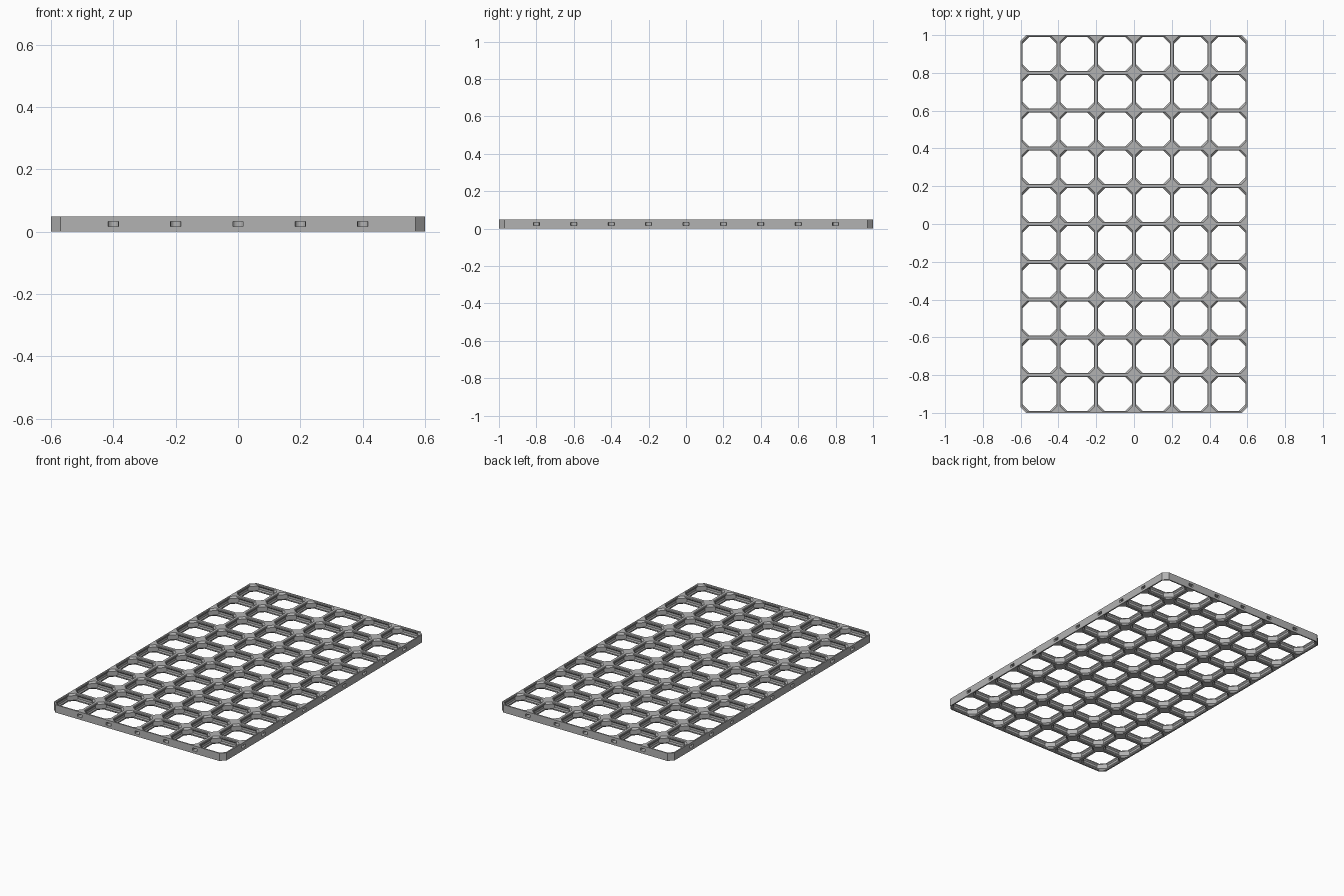
import bpy, bmesh, math
from mathutils import Vector

if "Cube" in bpy.data.objects:
    bpy.data.objects.remove(bpy.data.objects["Cube"])

NX, NY, CELL = 6, 10, 0.2
U = CELL / 28              # design unit
H = 6.8 * U                # board thickness
HALF = CELL / 2
CUT = 4.2 * U              # corner cut of each tile

# half of the opening profile: height, wall thickness, corner depth along diagonal
half_profile = [(0, 1.1, 4.17), (0.4, 1.5, 4.57), (1.4, 1.5, 5.57), (2.4, 0.8, 5.57)]
profile = half_profile + [(6.8 - z, w, c) for z, w, c in reversed(half_profile)]

grey = bpy.data.materials.new("grey plastic")
grey.diffuse_color = (0.45, 0.45, 0.45, 1)
grey.use_nodes = True
grey.node_tree.nodes["Principled BSDF"].inputs["Base Color"].default_value = grey.diffuse_color


def octagon(a, b):
    """Eight corners of a square of half width a whose sides end at b."""
    return [(a, -b), (a, b), (b, a), (-b, a), (-a, b), (-a, -b), (-b, -a), (b, -a)]


def make_object(name, bm):
    mesh = bpy.data.meshes.new(name)
    bm.to_mesh(mesh)
    bm.free()
    ob = bpy.data.objects.new(name, mesh)
    bpy.context.collection.objects.link(ob)
    mesh.materials.append(grey)
    return ob


bm = bmesh.new()


def face(points):
    bm.faces.new([bm.verts.new(p) for p in points])


def both_sides(points):
    face([(x, y, H) for x, y in points])
    face([(x, y, 0) for x, y in reversed(points)])


def side(p, q):
    face([(*p, 0), (*q, 0), (*q, H), (*p, H)])


# octagonal tiles
for i in range(NX):
    for j in range(NY):
        cx, cy = (i - (NX - 1) / 2) * CELL, (j - (NY - 1) / 2) * CELL
        at = lambda pts: [(cx + x, cy + y) for x, y in pts]
        outer = at(octagon(HALF, HALF - CUT))
        rings = [(outer, 0)]
        for z, w, c in profile:
            a = HALF - w * U
            rings.append((at(octagon(a, CELL - c * U * math.sqrt(2) - a)), z * U))
        rings.append((outer, H))
        for (r0, z0), (r1, z1) in zip(rings, rings[1:]):
            for k in range(8):
                m = (k + 1) % 8
                face([(*r0[m], z0), (*r0[k], z0), (*r1[k], z1), (*r1[m], z1)])
        # outer walls of the board
        for k, on_edge in ((0, i == NX - 1), (2, j == NY - 1), (4, i == 0), (6, j == 0)):
            if on_edge:
                side(outer[k], outer[k + 1])

# infill between tile corners, and the cut board corners
X, Y = NX * HALF, NY * HALF
for i in range(NX + 1):
    for j in range(NY + 1):
        x, y = i * CELL - X, j * CELL - Y
        ring = [(x + CUT, y), (x, y + CUT), (x - CUT, y), (x, y - CUT)]
        keep = [i < NX, j < NY, i > 0, j > 0]
        pts = [p for p, k in zip(ring, keep) if k]
        if len(pts) >= 3:
            both_sides(pts)
        if len(pts) == 3:
            gone = keep.index(False)
            side(ring[(gone - 1) % 4], ring[(gone + 1) % 4])
        elif len(pts) == 2:
            # order so that the wall faces away from the centre
            p, q = pts
            n = Vector((q[1] - p[1], p[0] - q[0]))
            side(p, q) if n.dot(Vector((x, y))) > 0 else side(q, p)

bmesh.ops.remove_doubles(bm, verts=bm.verts, dist=1e-5)
bmesh.ops.recalc_face_normals(bm, faces=bm.faces)
board = make_object("grid_board", bm)

# connector pockets along the four edges
bm = bmesh.new()
outline = [(-2.0, -2.3), (0.4, -2.3), (1.2, -2.15), (1.8, -2.4)]
outline += [(2.5 + 2.6 * math.cos(t), 2.6 * math.sin(t))
            for t in [math.radians(-90 + 15 * k) for k in range(13)]]
outline += [(1.8, 2.4), (1.2, 2.15), (0.4, 2.3), (-2.0, 2.3)]


def pocket(x, y, dx, dy):
    pts = [(x + (u * dx - v * dy) * U, y + (u * dy + v * dx) * U) for u, v in outline]
    lo = [bm.verts.new((*p, H / 2 - 1.2 * U)) for p in pts]
    hi = [bm.verts.new((*p, H / 2 + 1.2 * U)) for p in pts]
    bm.faces.new(hi)
    bm.faces.new(lo[::-1])
    for k in range(len(pts)):
        m = (k + 1) % len(pts)
        bm.faces.new([lo[k], lo[m], hi[m], hi[k]])


for s in (-1, 1):
    for i in range(1, NX):
        pocket(i * CELL - X, s * Y, 0, -s)
    for j in range(1, NY):
        pocket(s * X, j * CELL - Y, -s, 0)
pockets = make_object("pocket_cutter", bm)
pockets.hide_render = True
pockets.hide_set(True)

cut = board.modifiers.new("connector pockets", 'BOOLEAN')
cut.operation = 'DIFFERENCE'
cut.solver = 'EXACT'
cut.object = pockets
